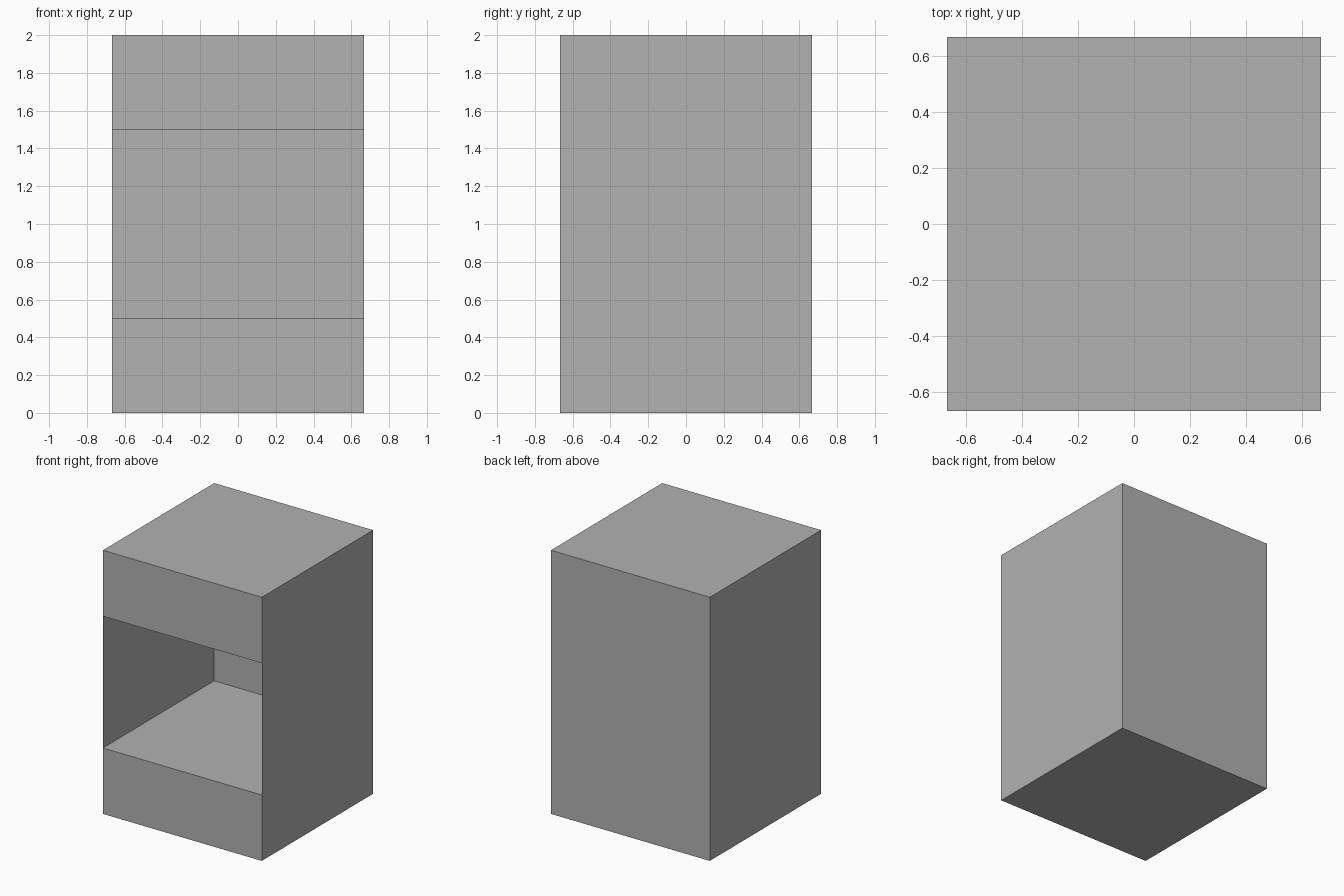
import bpy
import bmesh
from mathutils import Matrix, Vector

cube = bpy.data.objects.get("Cube")
if cube:
    bpy.data.objects.remove(cube, do_unlink=True)

WIDTH, HEIGHT = 4 / 3, 2.0
SHELF, CEILING = 0.5, 1.5

# Plain grey paint
grey = bpy.data.materials.new("grey")
grey.use_nodes = True
colour = (0.445, 0.445, 0.445, 1)
grey.diffuse_color = colour
grey.node_tree.nodes["Principled BSDF"].inputs["Base Color"].default_value = colour

# Cabinet body: a box cut into three levels
bm = bmesh.new()
bmesh.ops.create_cube(bm, size=1, matrix=Matrix.Translation((0, 0, HEIGHT / 2))
                      @ Matrix.Diagonal((WIDTH, WIDTH, HEIGHT, 1)))
for z in (SHELF, CEILING):
    bmesh.ops.bisect_plane(bm, geom=bm.verts[:] + bm.edges[:] + bm.faces[:],
                           plane_co=(0, 0, z), plane_no=(0, 0, 1))

# Open front of the middle level
opening = [f for f in bm.faces if f.normal.y < -0.9
           and SHELF < f.calc_center_median().z < CEILING]
bmesh.ops.delete(bm, geom=opening, context="FACES_ONLY")

# Shelf and ceiling of the compartment, each facing into it
for z, facing in ((SHELF, 1), (CEILING, -1)):
    ring = [e for e in bm.edges if all(abs(v.co.z - z) < 0.001 for v in e.verts)]
    for face in bmesh.ops.contextual_create(bm, geom=ring)["faces"]:
        face.normal_update()
        if face.normal.dot(Vector((0, 0, facing))) < 0:
            face.normal_flip()

mesh = bpy.data.meshes.new("open_cabinet")
bm.to_mesh(mesh)
bm.free()
mesh.materials.append(grey)
cabinet = bpy.data.objects.new("open_cabinet", mesh)
bpy.context.collection.objects.link(cabinet)
